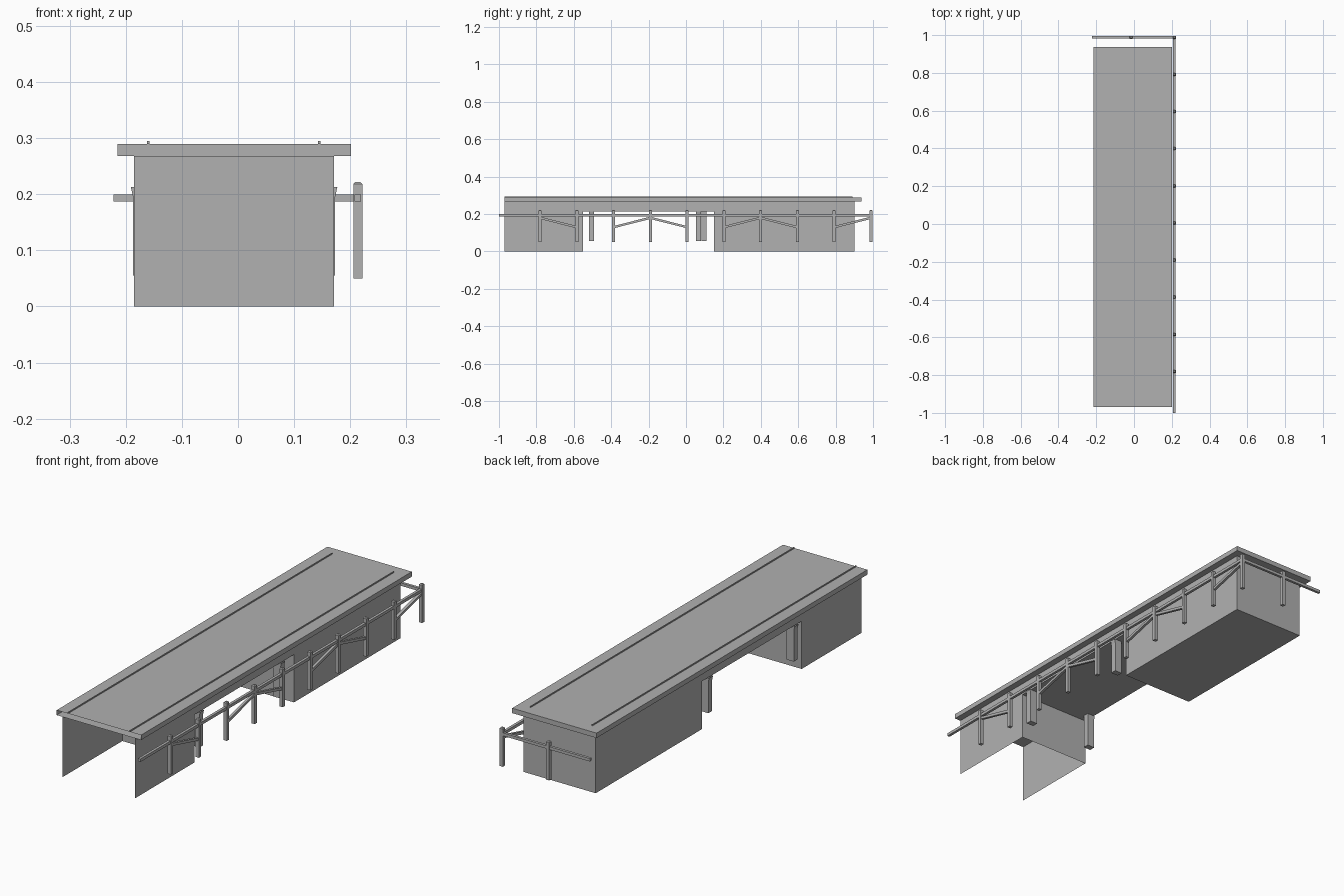
import bpy, bmesh
from mathutils import Vector, Matrix

if "Cube" in bpy.data.objects:
    bpy.data.objects.remove(bpy.data.objects["Cube"], do_unlink=True)

GREY = (0.44, 0.44, 0.44, 1)
grey = bpy.data.materials.new("plain_grey")
grey.use_nodes = True
grey.diffuse_color = GREY
grey.node_tree.nodes["Principled BSDF"].inputs["Base Color"].default_value = GREY


def finish(name, bm):
    mesh = bpy.data.meshes.new(name)
    bm.to_mesh(mesh)
    bm.free()
    mesh.materials.append(grey)
    obj = bpy.data.objects.new(name, mesh)
    bpy.context.collection.objects.link(obj)
    return obj


def box(name, x, y, z, open_sides=()):
    """Box from ranges; faces whose normal is in open_sides are left out."""
    bm = bmesh.new()
    bmesh.ops.create_cube(bm, size=1)
    bm.normal_update()
    drop = [f for f in bm.faces if any(f.normal.dot(Vector(s)) > 0.9 for s in open_sides)]
    bmesh.ops.delete(bm, geom=drop, context='FACES')
    for v in bm.verts:
        v.co = Vector(r[0] if c < 0 else r[1] for c, r in zip(v.co, (x, y, z)))
    return finish(name, bm)


def beam(name, a, b, thick):
    """Square bar between two points."""
    a, b = Vector(a), Vector(b)
    d = b - a
    bm = bmesh.new()
    bmesh.ops.create_cube(bm, size=1)
    turn = d.to_track_quat('Z', 'Y').to_matrix().to_4x4()
    size = Matrix.Diagonal((thick, thick, d.length, 1))
    bm.transform(Matrix.Translation((a + b) / 2) @ turn @ size)
    return finish(name, bm)


def fence_post(name, x, y):
    """Square post with a chamfered top."""
    obj = box(name, (x - 0.008, x + 0.008), (y - 0.008, y + 0.008), (0.05, 0.222))
    bm = bmesh.new()
    bm.from_mesh(obj.data)
    top = [e for e in bm.edges if all(v.co.z > 0.2 for v in e.verts)]
    bmesh.ops.bevel(bm, geom=top, offset=0.004, segments=1, affect='EDGES')
    bm.to_mesh(obj.data)
    bm.free()


FRONT, DOWN, UP = (0, -1, 0), (0, 0, -1), (0, 0, 1)
WALL = (-0.185, 0.171)

# Deck and its supports
box("deck", (-0.215, 0.201), (-0.97, 0.937), (0.268, 0.29), [FRONT])
box("front_abutment", WALL, (-0.97, -0.55), (0, 0.268), [FRONT, DOWN, UP])
box("rear_abutment", WALL, (0.15, 0.9), (0, 0.268), [UP])
box("span_beam", WALL, (-0.55, 0.15), (0.213, 0.268), [UP])

# Thin kerb strips on the deck
for side, x in (("right", -0.16), ("left", 0.145)):
    box(side + "_kerb_strip", (x - 0.002, x + 0.002), (-0.97, 0.89), (0.29, 0.295))

# Pillars under the span, each flaring outward at the top
for side, edge, s, rear_y in (("right", -0.187, -1, 0.096), ("left", 0.173, 1, 0.066)):
    for place, y in (("front", -0.506), ("rear", rear_y)):
        xs = sorted((edge, edge - s * 0.036))
        ys = (y - 0.0135, y + 0.0135)
        box(f"{place}_{side}_pillar", xs, ys, (0.055, 0.2))
        cap = box(f"{place}_{side}_pillar_cap", xs, ys, (0.195, 0.213), [UP])
        for v in cap.data.vertices:
            if v.co.z > 0.2 and abs(v.co.x - edge) < 0.001:
                v.co.x += s * 0.004

# Railing along the left side and across the rear
RX, RY, STEP = 0.2135, 0.988, 0.1965
ys = [RY - STEP * i for i in range(10)]
for i, y in enumerate(ys):
    fence_post(f"railing_post_{i + 1}", RX, y)
fence_post("rear_railing_post", -0.015, RY)
box("side_rail", (RX - 0.006, RX + 0.006), (-1.0, 0.994), (0.187, 0.2))
box("rear_rail", (-0.222, RX), (RY - 0.006, RY + 0.006), (0.187, 0.2))

# Diagonal braces falling from every third post to its neighbours
for i in range(0, 10, 3):
    for j in (i - 1, i + 1):
        if 0 <= j < 10:
            beam(f"brace_{i + 1}_{j + 1}", (RX, ys[i], 0.18), (RX, ys[j], 0.13), 0.012)
